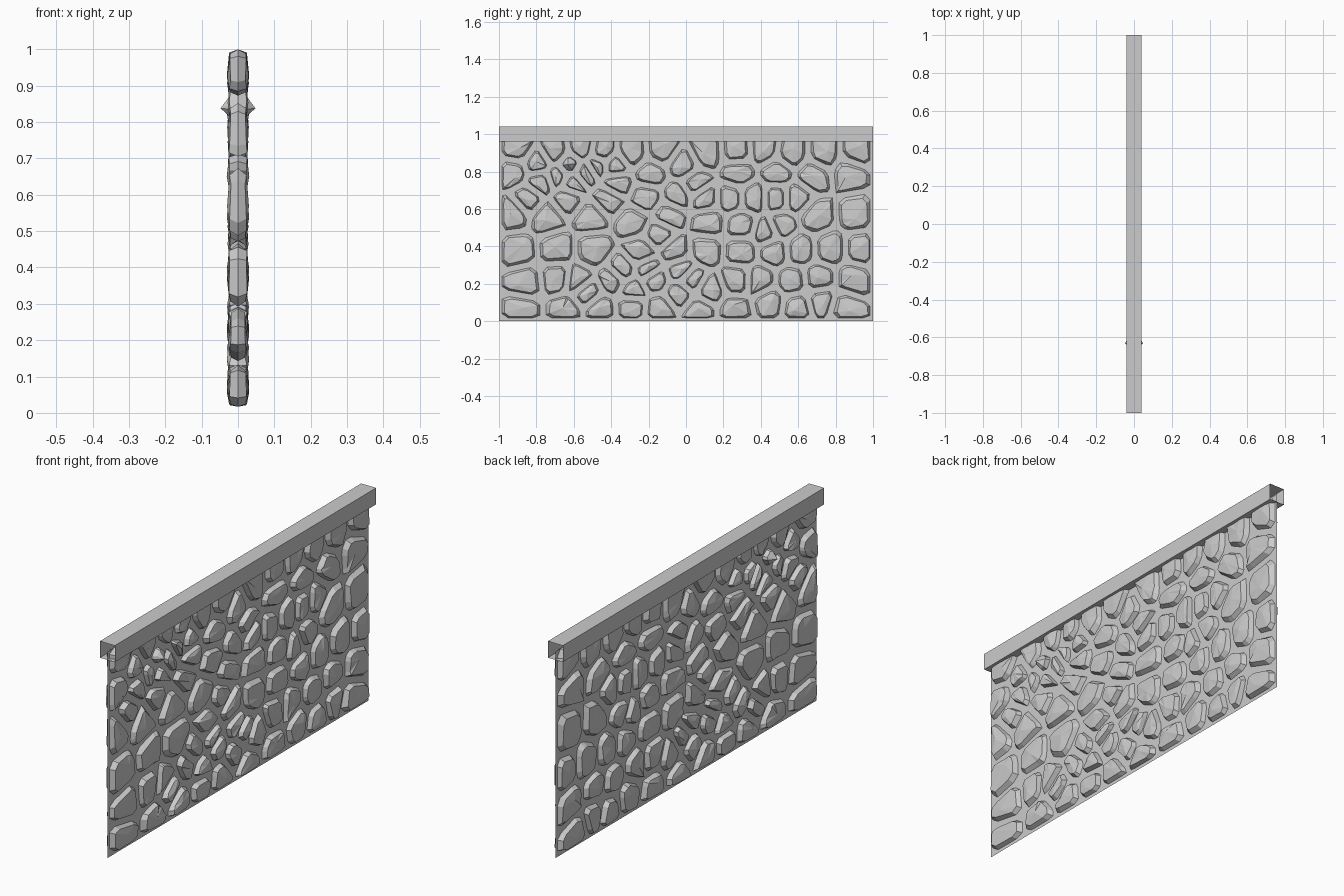
import bpy
import bmesh
import random
from mathutils import Vector

random.seed(4)
if "Cube" in bpy.data.objects:
    bpy.data.objects.remove(bpy.data.objects["Cube"], do_unlink=True)

grey = bpy.data.materials.new("grey_stone")
grey.use_nodes = True
grey.diffuse_color = (0.6, 0.6, 0.6, 1)
bsdf = next(n for n in grey.node_tree.nodes if n.type == "BSDF_PRINCIPLED")
bsdf.inputs["Base Color"].default_value = (0.6, 0.6, 0.6, 1)


def finish(bm, name):
    mesh = bpy.data.meshes.new(name)
    bm.to_mesh(mesh)
    bm.free()
    mesh.materials.append(grey)
    obj = bpy.data.objects.new(name, mesh)
    bpy.context.scene.collection.objects.link(obj)
    return obj


def clip(poly, point, normal):
    """Keep the side of a polygon that lies behind a line."""
    kept = []
    for a, b in zip(poly, poly[1:] + poly[:1]):
        da, db = (a - point).dot(normal), (b - point).dot(normal)
        if da <= 0:
            kept.append(a)
        if da * db < 0:
            kept.append(a.lerp(b, da / (da - db)))
    return kept


def chip_corners(poly):
    """Knock the corners off a polygon and drop very short edges."""
    cut = []
    for i, p in enumerate(poly):
        for q, amount in ((poly[i - 1], 0.2), (poly[(i + 1) % len(poly)], 0.17)):
            new = p.lerp(q, amount)
            if not cut or (new - cut[-1]).length > 0.014:
                cut.append(new)
    return cut


# Stone centres: height of each course, then positions along the wall
courses = {
    0.07: (-.88, -.64, -.45, -.30, -.15, .07, .27, .60, .84),
    0.11: (.44, .73),
    0.16: (-.29, -.04, .12, -.53),
    0.22: (-.86, -.70, -.58, -.40, -.18, .03, .27, .40, .56, .72, .90),
    0.28: (-.20, -.04, -.34),
    0.38: (-.90, -.69, -.49, -.25, -.05, .10, .30, .48, .62, .76, .93),
    0.47: (-.13, .42),
    0.52: (-.28, .12, .30, .51),
    0.57: (-.92, -.74, -.50, -.10, .70, .90),
    0.66: (-.84, -.62, -.42, -.20, -.04, .11, .23, .35, .49, .60),
    0.74: (-.77, -.61, -.36, .06),
    0.79: (-.92, -.68, -.55, -.20, .27, .48, .68, .88),
    0.83: (-.80, -.62, -.48, -.39, -.02),
    0.91: (-.90, -.71, -.57, -.45, -.30, -.14, .12, .27, .41, .57, .73, .90),
}
jitter = 0.012
seeds = [Vector((y + random.uniform(-jitter, jitter), z + random.uniform(-jitter, jitter)))
         for z, row in courses.items() for y in row]
tall_stone = min(seeds, key=lambda s: (s - Vector((-0.61, 0.8))).length)

# Stones: one irregular faceted lump per cell, mirrored through the wall
bm = bmesh.new()
gap = 0.016
for seed in seeds:
    poly = [Vector(c) for c in ((-.985, .017), (.985, .017), (.985, 1), (-.985, 1))]
    for other in seeds:
        if other is not seed:
            away = (other - seed).normalized()
            poly = clip(poly, (seed + other) / 2 - away * gap, away)
    if len(poly) < 3:
        continue
    poly = chip_corners(poly)
    middle = sum(poly, Vector((0, 0))) / len(poly)
    tall = seed is tall_stone
    base = [bm.verts.new((0, p.x, p.y)) for p in poly]
    rim = []
    for p in poly:
        q = middle + (p - middle) * random.uniform(0.78, 0.88)
        rim.append(bm.verts.new((random.uniform(0.018, 0.025), q.x, q.y)))
    radius = min((p - middle).length for p in poly)
    peak = middle + Vector((random.uniform(-.3, .3), random.uniform(-.3, .3))) * radius
    top = bm.verts.new((0.048 if tall else random.uniform(0.026, 0.031), peak.x, peak.y))
    for i in range(len(poly)):
        j = (i + 1) % len(poly)
        bm.faces.new((base[i], base[j], rim[j], rim[i]))
        bm.faces.new((rim[i], rim[j], top))
stones = finish(bm, "wall_stones")
mirror = stones.modifiers.new("both_sides", "MIRROR")
mirror.use_axis = (True, False, False)
mirror.use_mirror_merge = False

# Thin mortar sheet between the stones
bm = bmesh.new()
bm.faces.new([bm.verts.new((0, y, z)) for y, z in ((-1, 0), (1, 0), (1, 1), (-1, 1))])
finish(bm, "mortar_panel")

# Coping: a long square tube with open ends
bm = bmesh.new()
section = ((-.04, .96), (.04, .96), (.04, 1.04), (-.04, 1.04))
ends = [[bm.verts.new((x, y, z)) for x, z in section] for y in (-1, 1)]
for i in range(4):
    j = (i + 1) % 4
    bm.faces.new((ends[0][i], ends[0][j], ends[1][j], ends[1][i]))
bmesh.ops.recalc_face_normals(bm, faces=bm.faces)
finish(bm, "coping_beam")
